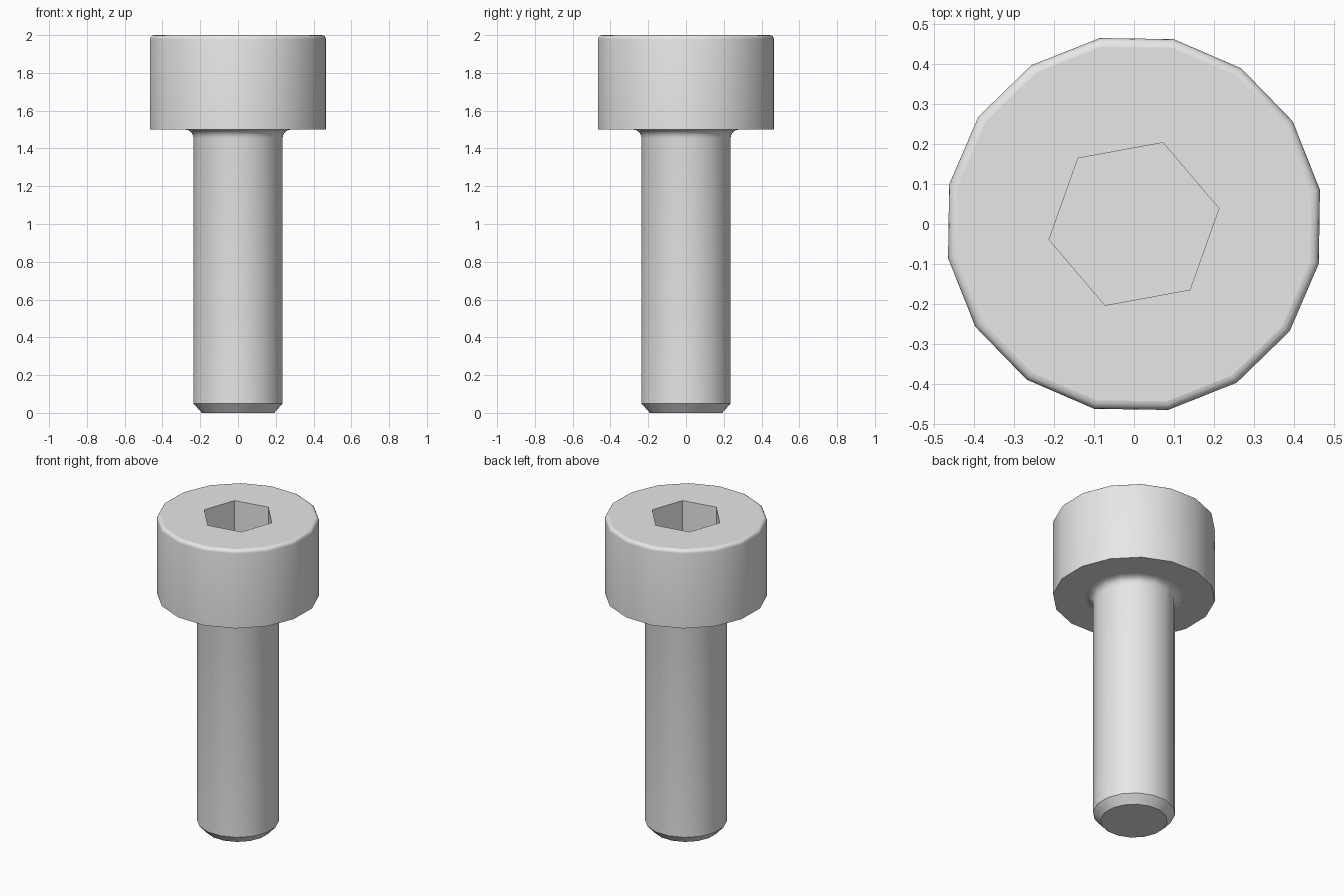
import bpy, bmesh
from math import pi, sin, cos, radians

cube = bpy.data.objects.get("Cube")
if cube:
    bpy.data.objects.remove(cube, do_unlink=True)

SIDES = 16
TURN = radians(10.4)      # both the head and the socket are turned slightly
HEAD_R, SHANK_R, TIP_R = 0.473, 0.24, 0.195
HEAD_Z, TOP_Z = 1.5, 2.0
ROUND, FILLET = 0.022, 0.045
SOCKET_R, SOCKET_DEPTH = 0.216, 0.25
STEPS = 4

steel = bpy.data.materials.new("steel grey")
steel.use_nodes = True
grey = (0.8, 0.8, 0.8, 1)
steel.diffuse_color = grey
steel.node_tree.nodes["Principled BSDF"].inputs["Base Color"].default_value = grey


def arc(cx, cz, r, start, end):
    """Points (radius, height) along an arc of the profile."""
    angles = [start + (end - start) * i / STEPS for i in range(STEPS + 1)]
    return [(cx + r * cos(a), cz + r * sin(a)) for a in angles]


def ring(bm, r, z, sides):
    return [bm.verts.new((r * cos(TURN + 2 * pi * i / sides),
                          r * sin(TURN + 2 * pi * i / sides), z))
            for i in range(sides)]


def skin(bm, lower, upper):
    n = len(lower)
    for i in range(n):
        j = (i + 1) % n
        bm.faces.new((lower[i], lower[j], upper[j], upper[i]))


def loop_edges(bm, verts):
    return [bm.edges.get((v, verts[i - 1])) for i, v in enumerate(verts)]


# Profile from the tip up: chamfer, shank, fillet, head, rounded rim
profile = [(TIP_R, 0), (SHANK_R, 0.05)]
profile += arc(SHANK_R + FILLET, HEAD_Z - FILLET, FILLET, pi, pi / 2)
profile += [(HEAD_R, HEAD_Z)]
profile += arc(HEAD_R - ROUND, TOP_Z - ROUND, ROUND, 0, pi / 2)

bm = bmesh.new()
rings = [ring(bm, r, z, SIDES) for r, z in profile]
for lower, upper in zip(rings, rings[1:]):
    skin(bm, lower, upper)
bm.faces.new(rings[0][::-1])

# Hexagonal socket sunk into the head
mouth = ring(bm, SOCKET_R, TOP_Z, 6)
floor = ring(bm, SOCKET_R, TOP_Z - SOCKET_DEPTH, 6)
skin(bm, mouth, floor)
bm.faces.new(floor)

# Top of the head around the socket
bmesh.ops.triangle_fill(bm, use_beauty=True, normal=(0, 0, 1),
                        edges=loop_edges(bm, rings[-1]) + loop_edges(bm, mouth))
bmesh.ops.recalc_face_normals(bm, faces=bm.faces)

mesh = bpy.data.meshes.new("socket_head_bolt")
bm.to_mesh(mesh)
bm.free()
mesh.materials.append(steel)
bolt = bpy.data.objects.new("socket_head_bolt", mesh)
bpy.context.collection.objects.link(bolt)

# Smooth round sides, flat level faces
bpy.ops.object.select_all(action='DESELECT')
bolt.select_set(True)
bpy.context.view_layer.objects.active = bolt
bpy.ops.object.shade_smooth_by_angle(angle=radians(30))
for face in mesh.polygons:
    if abs(face.normal.z) > 0.999:
        face.use_smooth = False
